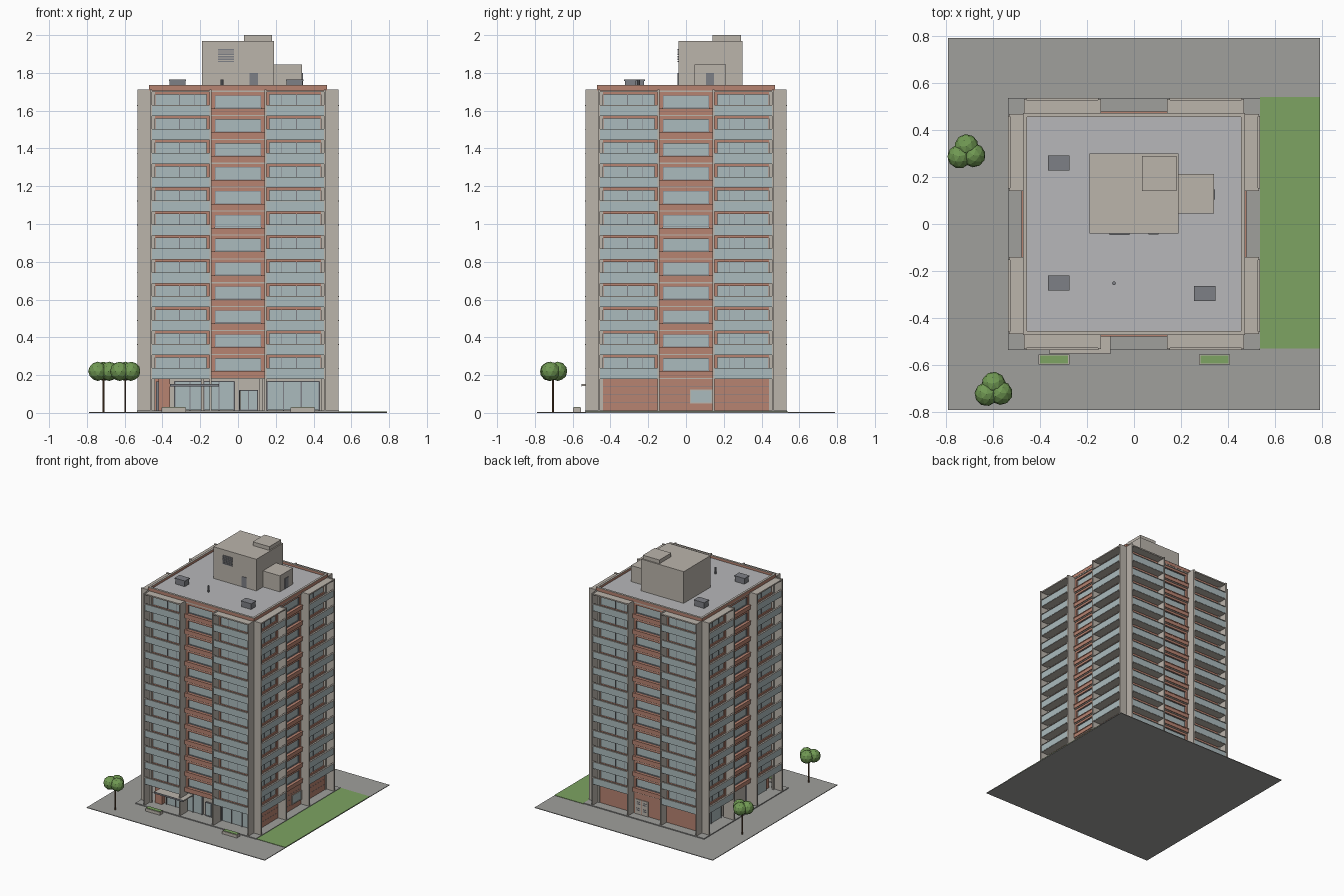
import bpy, bmesh, math, random
from mathutils import Matrix, Vector

if "Cube" in bpy.data.objects:
    bpy.data.objects.remove(bpy.data.objects["Cube"])

random.seed(4)
PITCH, Z0, FLOORS = 0.1265, 0.19, 12


def mat(name, r, g, b):
    m = bpy.data.materials.new(name)
    m.diffuse_color = [(c / 255) ** 2.2 for c in (r, g, b)] + [1]
    m.use_nodes = True
    m.node_tree.nodes["Principled BSDF"].inputs["Base Color"].default_value = m.diffuse_color
    return m


CONC = mat("concrete", 186, 179, 170)
RED = mat("terracotta", 182, 130, 112)
GLASS = mat("pale_glass", 170, 186, 188)
ROOF = mat("roof_grey", 182, 182, 184)
PAVE = mat("paving", 158, 158, 155)
GREEN = mat("grass", 124, 162, 98)
LEAF = mat("leaves", 112, 152, 84)
BARK = mat("bark", 100, 75, 55)
DARK = mat("dark_metal", 125, 127, 133)


def boxes(name, material, *specs):
    """One object made of boxes given as (x0, x1, y0, y1, z0, z1)."""
    bm = bmesh.new()
    for x0, x1, y0, y1, z0, z1 in specs:
        m = Matrix.Translation(((x0 + x1) / 2, (y0 + y1) / 2, (z0 + z1) / 2))
        m = m @ Matrix.Diagonal((x1 - x0, y1 - y0, z1 - z0, 1))
        bmesh.ops.create_cube(bm, size=1, matrix=m)
    me = bpy.data.meshes.new(name)
    bm.to_mesh(me)
    bm.free()
    me.materials.append(material)
    ob = bpy.data.objects.new(name, me)
    bpy.context.collection.objects.link(ob)
    return ob


def frame(x0, x1, y0, y1, z0, z1, t):
    return [(x0, x0 + t, y0, y1, z0, z1), (x1 - t, x1, y0, y1, z0, z1),
            (x0 + t, x1 - t, y0, y1, z0, z0 + t), (x0 + t, x1 - t, y0, y1, z1 - t, z1)]


def facade(name, material, *specs, count=FLOORS, mirror=True):
    """Front part, mirrored in x, stacked per floor, repeated on all four sides."""
    ob = boxes(name, material, *specs)
    if mirror:
        ob.modifiers.new("mirror", 'MIRROR').use_clip = False
    if count > 1:
        a = ob.modifiers.new("floors", 'ARRAY')
        a.count = count
        a.use_relative_offset = False
        a.use_constant_offset = True
        a.constant_offset_displace = (0, 0, PITCH)
    for i, side in ((1, "right"), (2, "back"), (3, "left")):
        c = ob.copy()
        c.name = name + "_" + side
        c.rotation_euler.z = i * math.pi / 2
        bpy.context.collection.objects.link(c)


def cyl(name, material, r, x, y, z0, z1, n=8):
    bm = bmesh.new()
    bmesh.ops.create_cone(bm, cap_ends=True, segments=n, radius1=r, radius2=r, depth=z1 - z0,
                          matrix=Matrix.Translation((x, y, (z0 + z1) / 2)))
    me = bpy.data.meshes.new(name)
    bm.to_mesh(me)
    bm.free()
    me.materials.append(material)
    bpy.context.collection.objects.link(bpy.data.objects.new(name, me))


# Site
boxes("pavement", PAVE, (-.79, .79, -.79, .79, 0, .005))
boxes("lawn", GREEN, (.535, .79, -.53, .54, .004, .008))
boxes("plinth", PAVE, (-.535, .535, -.535, .535, .004, .012))

# Tower body
boxes("tower_core", RED, (-.44, .44, -.44, .44, .19, 1.71))
boxes("ground_core", CONC, (-.42, .45, -.41, .45, .012, .19))

# Balcony fins, slabs, balustrades
facade("fins", CONC, (.14, .152, -.532, -.44, .012, 1.712),
       (.456, .467, -.532, -.44, .012, 1.712), count=1)
facade("balcony_slabs", CONC, (.15, .458, -.528, -.43, Z0 - .01, Z0), count=FLOORS + 1)
facade("balustrades", GLASS, (.152, .456, -.53, -.524, Z0 - .008, Z0 + .044))
facade("handrails", CONC, (.15, .458, -.535, -.522, Z0 + .044, Z0 + .048))

# Balcony windows
facade("balcony_window_frames", RED, *frame(.152, .456, -.46, -.438, Z0, Z0 + .117, .014))
facade("balcony_window_glass", GLASS, (.16, .45, -.45, -.439, Z0 + .01, Z0 + .11))
facade("balcony_mullions", DARK, (.229, .233, -.454, -.445, Z0 + .014, Z0 + .103),
       (.308, .312, -.454, -.445, Z0 + .014, Z0 + .103))

# Centre bays
facade("centre_slabs", CONC, (-.14, .14, -.468, -.43, Z0 - .01, Z0), count=FLOORS + 1, mirror=False)
facade("centre_spandrels", RED, (-.14, .14, -.475, -.465, Z0 - .004, Z0 + .024),
       (-.14, .14, -.478, -.455, Z0 + .024, Z0 + .031), mirror=False)
facade("centre_window_frames", RED, *frame(-.14, .14, -.462, -.438, Z0, Z0 + .117, .018), mirror=False)
facade("centre_window_glass", GLASS, (-.125, .125, -.45, -.439, Z0 + .01, Z0 + .11), mirror=False)
facade("centre_window_trim", DARK, *frame(-.123, .123, -.455, -.445, Z0 + .034, Z0 + .1, .003), mirror=False)

# Roof and parapet
boxes("roof_deck", ROOF, (-.46, .46, -.46, .46, 1.705, 1.716))
boxes("parapet", RED, (-.47, .47, -.47, -.455, 1.708, 1.732), (-.47, .47, .455, .47, 1.708, 1.732),
      (-.47, -.455, -.455, .455, 1.708, 1.732), (.455, .47, -.455, .455, 1.708, 1.732))
boxes("coping", CONC, (-.471, .471, -.471, -.454, 1.732, 1.736), (-.471, .471, .454, .471, 1.732, 1.736),
      (-.471, -.454, -.454, .454, 1.732, 1.736), (.454, .471, -.454, .454, 1.732, 1.736))

# Rooftop plant rooms
boxes("lift_house", CONC, (-.19, .19, -.04, .30, 1.71, 1.97))
boxes("lift_house_cap", CONC, (.033, .18, .14, .29, 1.97, 2.0))
boxes("stair_house", CONC, (.19, .34, .045, .212, 1.71, 1.845))
boxes("roof_doors", DARK, (.062, .105, -.044, -.038, 1.718, 1.80), (.338, .344, .105, .147, 1.718, 1.80))
boxes("roof_louvre", DARK, *[(-.105, -.02, -.046, -.038, 1.857 + i * .0125, 1.864 + i * .0125)
                             for i in range(6)])
ac = [(-.32, .26), (-.32, -.25), (.30, -.295)]
boxes("roof_vent_units", DARK, *[(x - .042, x + .042, y - .028, y + .028, 1.715, 1.757) for x, y in ac],
      *[(x - .046, x + .046, y - .032, y + .032, 1.757, 1.764) for x, y in ac])
cyl("roof_pipe", DARK, .008, -.085, -.252, 1.715, 1.766)

# Ground floor: brick walls on right and back
boxes("right_brick_wall", RED, (.44, .462, -.456, .456, .012, .18))
boxes("back_brick_wall", RED, (-.456, .456, .44, .462, .012, .18))
boxes("brick_joints", DARK, *[(.462, .463, -.456, .456, z, z + .0015) for z in (.055, .098, .14)])
boxes("right_window_frame", CONC, *[(.455, .468, a, b, c, d) for a, b, _, _, c, d
                                    in frame(.02, .14, 0, 1, .05, .125, .006)])
boxes("right_window", GLASS, (.455, .465, .024, .136, .054, .121))
boxes("back_service_doors", CONC, (.01, .065, .455, .467, .012, .13), (.07, .125, .455, .467, .012, .13))
boxes("back_door_vents", DARK, *[(x, x + .03, .466, .469, z, z + .006)
                                 for x in (.022, .082) for z in (.04, .055, .09, .105)])

# Ground floor: front lobby
boxes("lobby_red_wall", RED, (-.42, -.36, -.45, -.40, .012, .18))
boxes("lobby_glass", GLASS, (-.335, -.02, -.425, -.405, .014, .165), (.155, .43, -.425, -.405, .014, .165))
boxes("lobby_mullions", DARK, *[(x - .003, x + .003, -.43, -.41, .012, .167)
                                for x in (-.335, -.255, -.18, -.1, -.02, .155, .24, .335, .43)],
      (-.335, -.02, -.43, -.41, .163, .168), (.155, .43, -.43, -.41, .163, .168))
boxes("entrance_doors", GLASS, (.012, .054, -.42, -.405, .014, .115), (.058, .1, -.42, -.405, .014, .115))
boxes("entrance_door_frame", DARK, *frame(.006, .106, -.424, -.41, .012, .12, .005),
      (.054, .058, -.424, -.41, .012, .117))
boxes("lobby_columns", CONC, (-.195, -.18, -.46, -.43, .012, .18), (.115, .13, -.46, -.43, .012, .18))
boxes("entrance_canopy", CONC, (-.36, -.1, -.55, -.42, .143, .152))
boxes("canopy_edge", DARK, (-.36, -.1, -.553, -.55, .141, .154))

# Ground floor: left side
boxes("left_glass", GLASS, *[(-.43, -.418, a, b, .014, .165) for a, b in ((-.40, -.16), (.17, .42))])
boxes("left_mullions", DARK, *[(-.434, -.42, y - .003, y + .003, .012, .167)
                               for y in (-.40, -.28, -.16, .17, .295, .42)])

# Planters
boxes("planters", CONC, (-.405, -.275, -.597, -.555, .004, .028), (.277, .407, -.597, -.555, .004, .028))
boxes("planter_grass", GREEN, (-.4, -.28, -.592, -.56, .026, .031), (.282, .402, -.592, -.56, .026, .031))

# Trees: low-poly leaf clumps on thin trunks
for n, (x, y) in enumerate(((-.712, .305), (-.597, -.705))):
    cyl(f"tree_trunk_{n}", BARK, .005, x, y, .004, .2, 6)
    bm = bmesh.new()
    for dx, dy in ((0, .026), (-.03, -.018), (.03, -.013)):
        rot = Matrix.Rotation(random.uniform(0, 3), 4, 'Z')
        bmesh.ops.create_icosphere(bm, subdivisions=2, radius=.051,
                                   matrix=Matrix.Translation((x + dx, y + dy, .22)) @ rot)
    me = bpy.data.meshes.new("tree_crown")
    bm.to_mesh(me)
    bm.free()
    me.materials.append(LEAF)
    bpy.context.collection.objects.link(bpy.data.objects.new(f"tree_crown_{n}", me))
